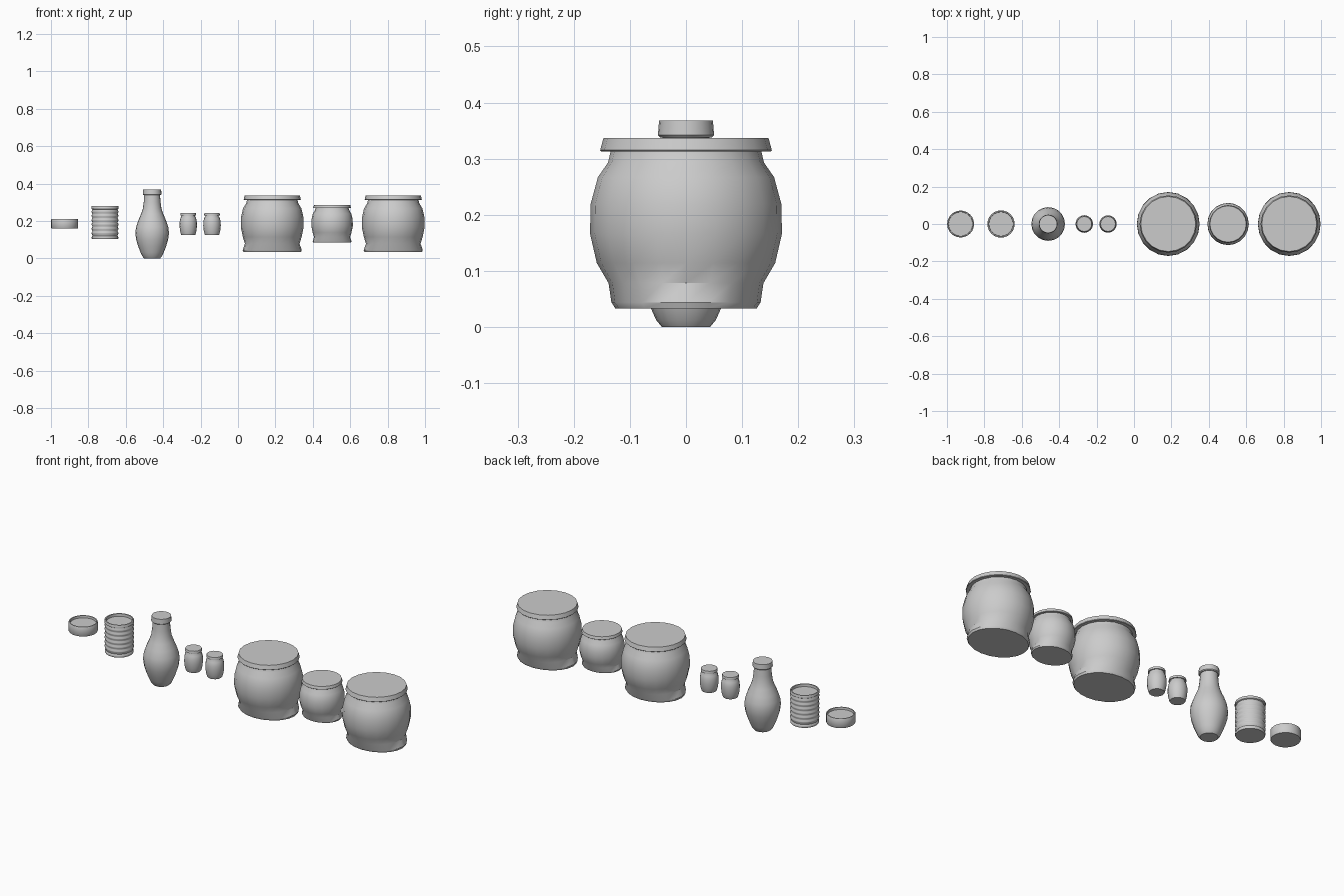
import bpy, bmesh
from math import cos, sin, pi, radians


def lathe(name, x, profile, sides=24, scale=1.0, z0=0.0):
    """Revolve (rx, z) or (rx, z, ry) points round z and close both ends."""
    bm = bmesh.new()
    rings = []
    for p in profile:
        rx, z = p[0], p[1]
        ry = p[2] if len(p) > 2 else rx
        rings.append([bm.verts.new((rx * scale * cos(2 * pi * i / sides),
                                    ry * scale * sin(2 * pi * i / sides),
                                    z0 + z * scale)) for i in range(sides)])
    for a, b in zip(rings, rings[1:]):
        for i in range(sides):
            j = (i + 1) % sides
            bm.faces.new((a[i], a[j], b[j], b[i]))
    bm.faces.new(rings[0][::-1])
    bm.faces.new(rings[-1])
    me = bpy.data.meshes.new(name)
    bm.to_mesh(me)
    bm.free()
    ob = bpy.data.objects.new(name, me)
    ob.location.x = x
    bpy.context.collection.objects.link(ob)
    bpy.ops.object.select_all(action='DESELECT')
    ob.select_set(True)
    bpy.context.view_layer.objects.active = ob
    bpy.ops.object.shade_smooth_by_angle(angle=radians(35))
    return ob


# Short tin with a recessed top
lathe("short_tin", -0.927, [(0.070, 0.16), (0.072, 0.163), (0.072, 0.208),
                            (0.070, 0.211), (0.065, 0.211), (0.064, 0.199)])

# Tall ribbed can with a recessed top
can = [(0.069, 0.103), (0.071, 0.106), (0.071, 0.114), (0.067, 0.120)]
for k in range(6):
    z = 0.125 + k * 0.023
    can += [(0.068, z), (0.072, z + 0.008), (0.072, z + 0.012), (0.068, z + 0.019)]
can += [(0.068, 0.262), (0.073, 0.265), (0.073, 0.276), (0.071, 0.279),
        (0.065, 0.279), (0.064, 0.265)]
lathe("ribbed_can", -0.711, can)

# Bottle and its cap
lathe("bottle", -0.459, [(0.043, 0), (0.053, 0.012), (0.062, 0.032), (0.074, 0.062),
                         (0.085, 0.098), (0.090, 0.135), (0.086, 0.168),
                         (0.074, 0.203), (0.060, 0.236), (0.050, 0.264),
                         (0.045, 0.30), (0.042, 0.339)], 20)
lathe("bottle_cap", -0.459, [(0.046, 0.338), (0.050, 0.342), (0.048, 0.368)], 20)

# Two spice jars with lids
for n, x in enumerate((-0.266, -0.139)):
    lathe(f"spice_jar_{n}", x, [(0.037, 0.124), (0.039, 0.129), (0.044, 0.148),
                                (0.047, 0.175), (0.046, 0.195), (0.042, 0.215),
                                (0.036, 0.225), (0.036, 0.231)], 16)
    lathe(f"spice_jar_lid_{n}", x, [(0.042, 0.230), (0.042, 0.235), (0.040, 0.243)], 16)

# Three pots: round belly, oval flared foot, round lid
pot = [(0.154, 0, 0.126), (0.158, 0.011, 0.133), (0.146, 0.045, 0.138),
       (0.157, 0.081, 0.159), (0.168, 0.133, 0.171), (0.167, 0.186, 0.170),
       (0.156, 0.234, 0.157), (0.140, 0.260, 0.139), (0.134, 0.281, 0.134)]
lid = [(0.151, 0.280), (0.153, 0.282), (0.147, 0.304)]
for n, (x, s, z) in enumerate(((0.183, 1, 0.033), (0.503, 0.66, 0.084), (0.830, 1, 0.033))):
    lathe(f"pot_{n}", x, pot, 20, s, z)
    lathe(f"pot_lid_{n}", x, lid, 20, s, z)
